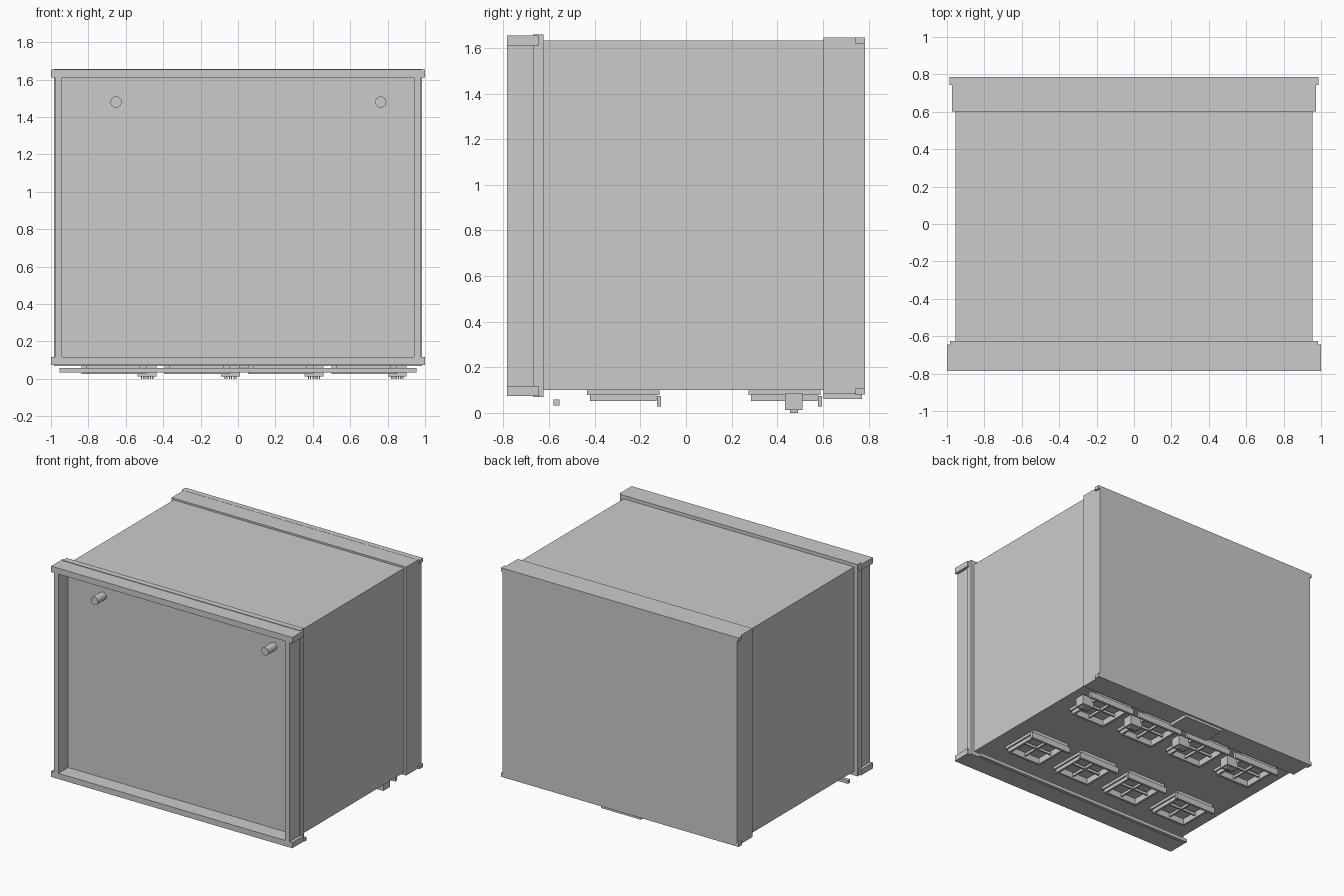
import bpy
from mathutils import Vector

default = bpy.data.objects.get("Cube")
if default:
    bpy.data.objects.remove(default, do_unlink=True)

GREY = (0.6, 0.6, 0.6, 1)
grey = bpy.data.materials.new("plain grey")
grey.use_nodes = True
grey.diffuse_color = GREY
grey.node_tree.nodes["Principled BSDF"].inputs["Base Color"].default_value = GREY


def box(name, x, y, z):
    """Box from (low, high) ranges along each axis."""
    bpy.ops.mesh.primitive_cube_add(size=1)
    ob = bpy.context.object
    ob.name = name
    low, high = Vector((x[0], y[0], z[0])), Vector((x[1], y[1], z[1]))
    for v in ob.data.vertices:
        v.co = (low + high) / 2 + v.co * (high - low)
    ob.location = (0, 0, 0)
    ob.data.materials.append(grey)
    return ob


def frame(name, x, y, z, t):
    """Rectangular frame of four bars of width t lying in the x-y plane."""
    box(name + "_left", (x[1] - t, x[1]), y, z)
    box(name + "_right", (x[0], x[0] + t), y, z)
    inner = (x[0] + t, x[1] - t)
    box(name + "_head", inner, (y[0], y[0] + t), z)
    box(name + "_foot", inner, (y[1] - t, y[1]), z)


def around(c, half):
    return (c - half, c + half)


# Main block, with the roof surface towards the front
box("building_body", (-0.955, 0.955), (-0.66, 0.65), (0.1, 1.632))
box("cornice_band", (-0.985, 0.985), (-0.67, -0.625), (0.07, 1.658))

# Parapet around the roof: thin side walls and thicker capped bars
for side, s in (("left", 1), ("right", -1)):
    box("parapet_" + side, sorted((s * 0.94, s * 0.978)), (-0.785, -0.66), (0.1, 1.63))
for name, z in (("facade", (0.074, 0.117)), ("rear", (1.61, 1.654))):
    box("parapet_cap_" + name, (-1, 1), (-0.785, -0.645), z)

# Roof pipes
for x in (-0.652, 0.763):
    bpy.ops.mesh.primitive_cylinder_add(vertices=24, radius=0.03, depth=0.12,
                                        location=(x, -0.71, 1.48), rotation=(1.5708, 0, 0))
    pipe = bpy.context.object
    pipe.name = "roof_pipe"
    pipe.data.materials.append(grey)
    bpy.ops.object.shade_smooth_by_angle()

# Base course and its corner ledges
box("base_course", (-0.973, 0.973), (0.602, 0.785), (0.082, 1.645))
for name, z in (("facade", (0.08, 0.107)), ("rear", (1.62, 1.646))):
    box("base_ledge_" + name, (-0.986, 0.986), (0.742, 0.785), z)
box("door_slab", (-0.165, 0.165), (0.602, 0.772), (0.06, 0.085))

# Long rail standing off the facade
box("facade_rail", (-0.955, 0.955), (-0.58, -0.554), (0.033, 0.058))

# Two rows of windows on the underside facade
for i in range(4):
    x = 0.67 - i * 0.446
    for row, y in (("upper", -0.275), ("lower", 0.431)):
        name = row + "_window"
        frame(name + "_surround", around(x, 0.157), around(y, 0.158), (0.079, 0.105), 0.027)
        frame(name + "_sash", around(x, 0.145), around(y, 0.146), (0.052, 0.079), 0.017)
        box(name + "_mullion", around(x, 0.006), around(y, 0.13), (0.068, 0.088))
        box(name + "_crossbar", around(x, 0.13), around(y, 0.006), (0.068, 0.088))
        right, left = (0.17, 0.18) if row == "upper" else (0.165, 0.23)
        box(name + "_sill", (x - right, x + left), (y + 0.147, y + 0.166), (0.027, 0.073))

    # Wall unit with a slatted grille beside each lower window
    ux = x + 0.182
    box("wall_unit", around(ux, 0.05), (0.433, 0.51), (0.012, 0.085))
    for k in range(6):
        box("unit_grille_slat", around(ux - 0.03 + k * 0.012, 0.003), (0.456, 0.49), (0, 0.013))
